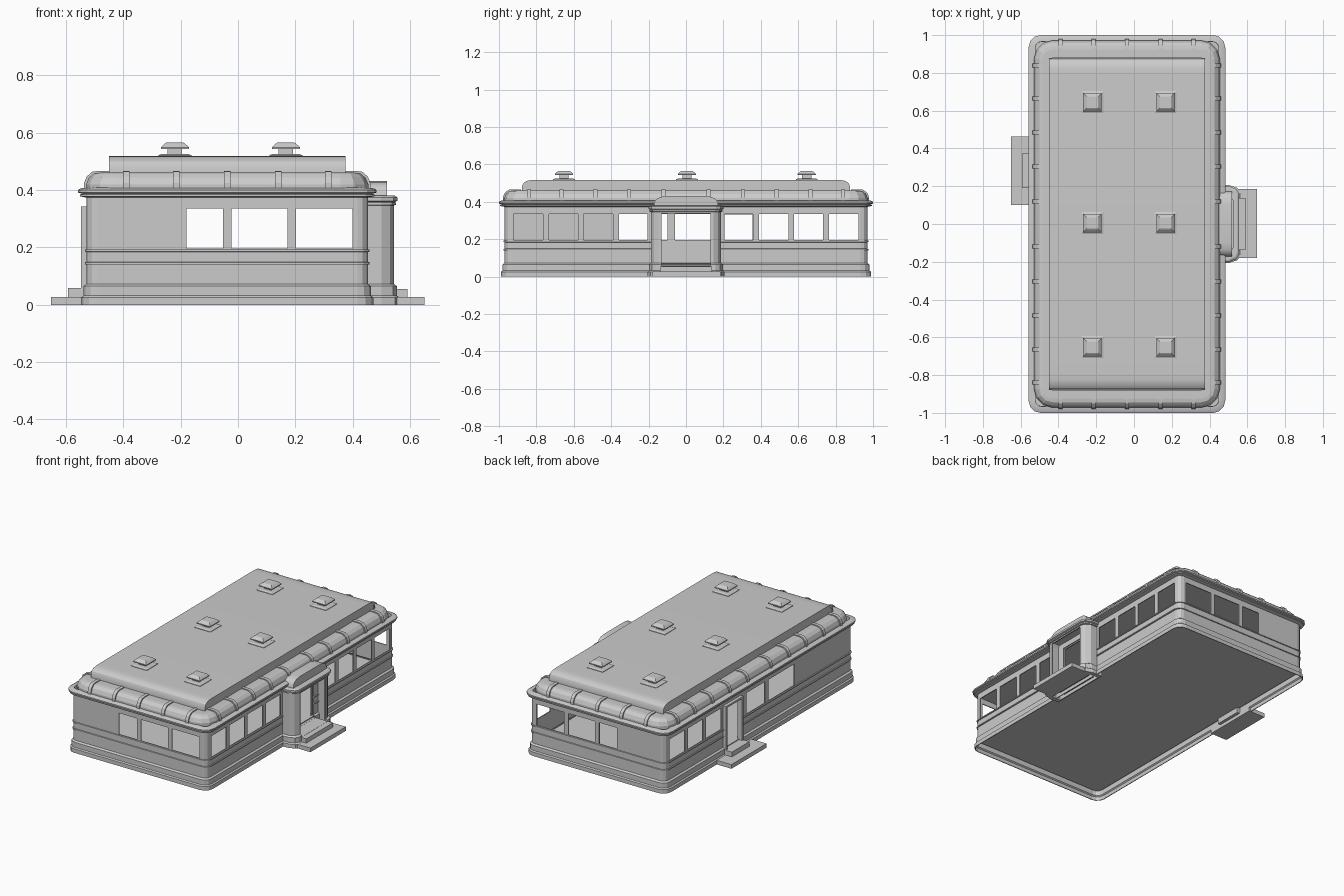
import bpy, bmesh
from math import sin, cos, pi

if "Cube" in bpy.data.objects:
    bpy.data.objects.remove(bpy.data.objects["Cube"])

CX, HX, HY = -0.0375, 0.49, 0.97   # main wall centre and half sizes


def new_object(name, bm, smooth=False):
    bmesh.ops.recalc_face_normals(bm, faces=bm.faces)
    me = bpy.data.meshes.new(name)
    bm.to_mesh(me)
    bm.free()
    ob = bpy.data.objects.new(name, me)
    bpy.context.collection.objects.link(ob)
    if smooth:
        bpy.context.view_layer.objects.active = ob
        ob.select_set(True)
        bpy.ops.object.shade_smooth_by_angle(angle=0.5)
        ob.select_set(False)
    return ob


def body_plan(d, r=0.036, n=3):
    """Rounded rectangle of the main building, offset outward by d."""
    r, pts = r + d, []
    for k, (sx, sy) in enumerate([(1, 1), (-1, 1), (-1, -1), (1, -1)]):
        for i in range(n + 1):
            a = k * pi / 2 + i * pi / 2 / n
            pts.append((CX + sx * (HX + d - r) + r * cos(a), sy * (HY + d - r) + r * sin(a)))
    return pts


def roof_plan(d):
    """Roof outline with larger, coarser corners."""
    return body_plan(d, 0.096, 3)


def porch_plan(d):
    """Entrance porch outline with eased front corners, offset by d."""
    hy, fx = 0.188 + d, 0.543 + d
    half = [(0.43 - min(d, 0), -hy), (0.5, -hy), (fx - 0.014, -hy + 0.016), (fx, -hy + 0.04)]
    return half + [(x, -y) for x, y in reversed(half)]


def loft(name, plan, profile, tube=False, smooth=True):
    """Loft a plan along (offset, z) pairs; a tube closes back on itself."""
    bm = bmesh.new()
    rings = [[bm.verts.new((x, y, z)) for x, y in plan(d)] for d, z in profile]
    n, m = len(rings[0]), len(rings)
    for j in range(m if tube else m - 1):
        a, b = rings[j], rings[(j + 1) % m]
        for i in range(n):
            k = (i + 1) % n
            bm.faces.new((a[i], a[k], b[k], b[i]))
    if not tube:
        bm.faces.new(rings[0])
        bm.faces.new(rings[-1])
    return new_object(name, bm, smooth)


def boxes(name, bounds):
    """One object of boxes given as (x0, x1, y0, y1, z0, z1)."""
    bm = bmesh.new()
    for x0, x1, y0, y1, z0, z1 in bounds:
        vs = bmesh.ops.create_cube(bm, size=1)["verts"]
        for v in vs:
            v.co = ((x0 + x1) / 2 + v.co.x * (x1 - x0),
                    (y0 + y1) / 2 + v.co.y * (y1 - y0),
                    (z0 + z1) / 2 + v.co.z * (z1 - z0))
    return new_object(name, bm)


def prism(bm, pts, place, w0, w1):
    """Extrude a polygon (u, v) from w0 to w1, mapped by place(u, v, w)."""
    a = [bm.verts.new(place(u, v, w0)) for u, v in pts]
    b = [bm.verts.new(place(u, v, w1)) for u, v in pts]
    bm.faces.new(a)
    bm.faces.new(b)
    for i in range(len(pts)):
        k = (i + 1) % len(pts)
        bm.faces.new((a[i], a[k], b[k], b[i]))


def mirrored(half):
    return half + [(-y, z) for y, z in reversed(half)]


# Openings: windows on every side, side door and porch entrance
Z0, Z1 = 0.196, 0.335
cuts = []
for y0, y1 in [(0.205, 0.357), (0.39, 0.547), (0.577, 0.733), (0.765, 0.922)]:
    cuts += [(0.41, 0.48, y0, y1, Z0, Z1), (0.41, 0.48, -y1, -y0, Z0, Z1)]
    if y0 > 0.3:
        cuts.append((-0.56, -0.48, y0, y1, Z0, Z1))
for y0, y1 in [(-0.06, 0.13), (-0.365, -0.1)]:
    cuts.append((-0.56, -0.48, y0, y1, Z0, Z1))
for x0, x1 in [(-0.18, -0.052), (-0.022, 0.172), (0.202, 0.4)]:
    cuts += [(x0, x1, -1.05, -0.9, Z0, Z1), (x0, x1, 0.9, 1.05, Z0, Z1)]
cuts.append((-0.58, -0.48, 0.2, 0.36, 0.055, 0.335))
cuts.append((0.4, 0.6, -0.132, 0.132, 0.056, 0.338))
cutter = boxes("opening_cutter", cuts)
cutter.hide_render = True
cutter.hide_viewport = True


def cut(ob):
    m = ob.modifiers.new("openings", "BOOLEAN")
    m.operation, m.solver, m.object = "DIFFERENCE", "EXACT", cutter


# Walls with stepped skirting, trim bands, raised floor and ceiling
skirt = [(0.019, 0), (0.019, 0.026), (0.011, 0.032), (0.011, 0.065), (0, 0.073)]
inner = [(-0.006, 0.073), (0.006, 0.063), (0.006, 0.03), (0.014, 0.024), (0.014, 0)]
cut(loft("main_walls", body_plan, skirt + [(0, 0.385), (-0.006, 0.385)] + inner, True, False))
for i, z in enumerate((0.139, 0.183)):
    cut(loft(f"trim_band_{i}", body_plan,
             [(-0.004, z), (0.006, z + 0.002), (0.006, z + 0.009), (-0.004, z + 0.011)], True, False))
loft("floor", body_plan, [(-0.002, 0.057), (-0.002, 0.063)], smooth=False)
loft("ceiling", body_plan, [(-0.002, 0.37), (-0.002, 0.376)], smooth=False)

# Cornice and hollow lower roof
loft("cornice", body_plan, [(-0.005, 0.372), (0.024, 0.378), (0.024, 0.384), (0.015, 0.387),
                            (0.031, 0.391), (0.031, 0.4), (0.02, 0.406), (-0.005, 0.408)], True)
loft("lower_roof", roof_plan, [(0.002, 0.395), (0.002, 0.42), (-0.008, 0.443), (-0.026, 0.458),
                               (-0.045, 0.461), (-0.092, 0.461), (-0.092, 0.455), (-0.045, 0.455),
                               (-0.028, 0.452), (-0.013, 0.439), (-0.004, 0.42), (-0.004, 0.395)],
     True, False)

# Ribs across the curved roof edge
rib = [(0.009, 0.4), (0.009, 0.424), (0.0, 0.447), (-0.02, 0.464), (-0.042, 0.467),
       (-0.088, 0.467), (-0.088, 0.457), (-0.02, 0.445), (0, 0.4)]
bm = bmesh.new()
for s in (1, -1):
    for y in (0.84, 0.665, 0.485, 0.305, 0.12):
        for t in (1, -1):
            prism(bm, rib, lambda u, v, w: (CX + s * (HX + u), w, v), t * y - 0.011, t * y + 0.011)
    for x in (-0.39, -0.215, -0.0375, 0.14, 0.315):
        prism(bm, rib, lambda u, v, w: (w, s * (HY + u), v), x - 0.011, x + 0.011)
new_object("roof_ribs", bm)

# Upper roof: thin curved sheet with rolled ends, closed by recessed side panels
half = [(0.877, 0.457), (0.877, 0.482), (0.869, 0.5), (0.852, 0.512), (0.825, 0.517), (0.79, 0.518)]
under = [(y - 0.009, z - (0.009 if z > 0.49 else 0)) for y, z in half]
low = mirrored(under)
bm = bmesh.new()
prism(bm, mirrored(half) + low[::-1], lambda u, v, w: (w, u, v), -0.45, 0.375)
new_object("upper_roof", bm, True)
bm = bmesh.new()
for x in (-0.446, 0.367):
    prism(bm, low, lambda u, v, w: (w, u, v), x, x + 0.004)
new_object("upper_roof_sides", bm)

# Roof vents: flange, neck and bevelled cap
for i, x in enumerate((-0.22, 0.167)):
    for j, y in enumerate((0.645, 0.005, -0.652)):
        def square(h, x=x, y=y):
            return [(x - h, y - h), (x + h, y - h), (x + h, y + h), (x - h, y + h)]
        loft(f"roof_vent_{i}{j}", square,
             [(0.058, 0.512), (0.058, 0.521), (0.045, 0.526), (0.025, 0.526), (0.025, 0.543),
              (0.049, 0.543), (0.049, 0.549), (0.036, 0.561), (0.03, 0.565)], smooth=False)

# Entrance porch with a barrel-shaped roof
cut(loft("porch_walls", porch_plan, skirt + [(0, 0.36), (-0.008, 0.36), (-0.008, 0)], True, False))
loft("porch_cornice", porch_plan, [(-0.004, 0.345), (0.007, 0.348), (0.007, 0.356), (0.003, 0.358),
                                   (0.013, 0.362), (0.013, 0.374), (0.004, 0.38), (-0.02, 0.38)],
     True, False)
bm = bmesh.new()
prism(bm, mirrored([(0.173, 0.375), (0.17, 0.398), (0.158, 0.415), (0.138, 0.426), (0.1, 0.431)]),
      lambda u, v, w: (w, u, v), 0.435, 0.52)
new_object("porch_roof", bm, True)
boxes("porch_steps", [(0.5, 0.65, -0.18, 0.185, 0, 0.027), (0.43, 0.59, -0.138, 0.138, 0.022, 0.055)])

# Side door frame and steps
boxes("side_door_frame", [(-0.548, -0.515, 0.188, 0.204, 0.05, 0.343),
                          (-0.548, -0.515, 0.356, 0.372, 0.05, 0.343),
                          (-0.548, -0.515, 0.204, 0.356, 0.331, 0.343)])
boxes("side_steps", [(-0.652, -0.53, 0.1, 0.462, 0, 0.027), (-0.592, -0.51, 0.19, 0.372, 0.022, 0.058)])
